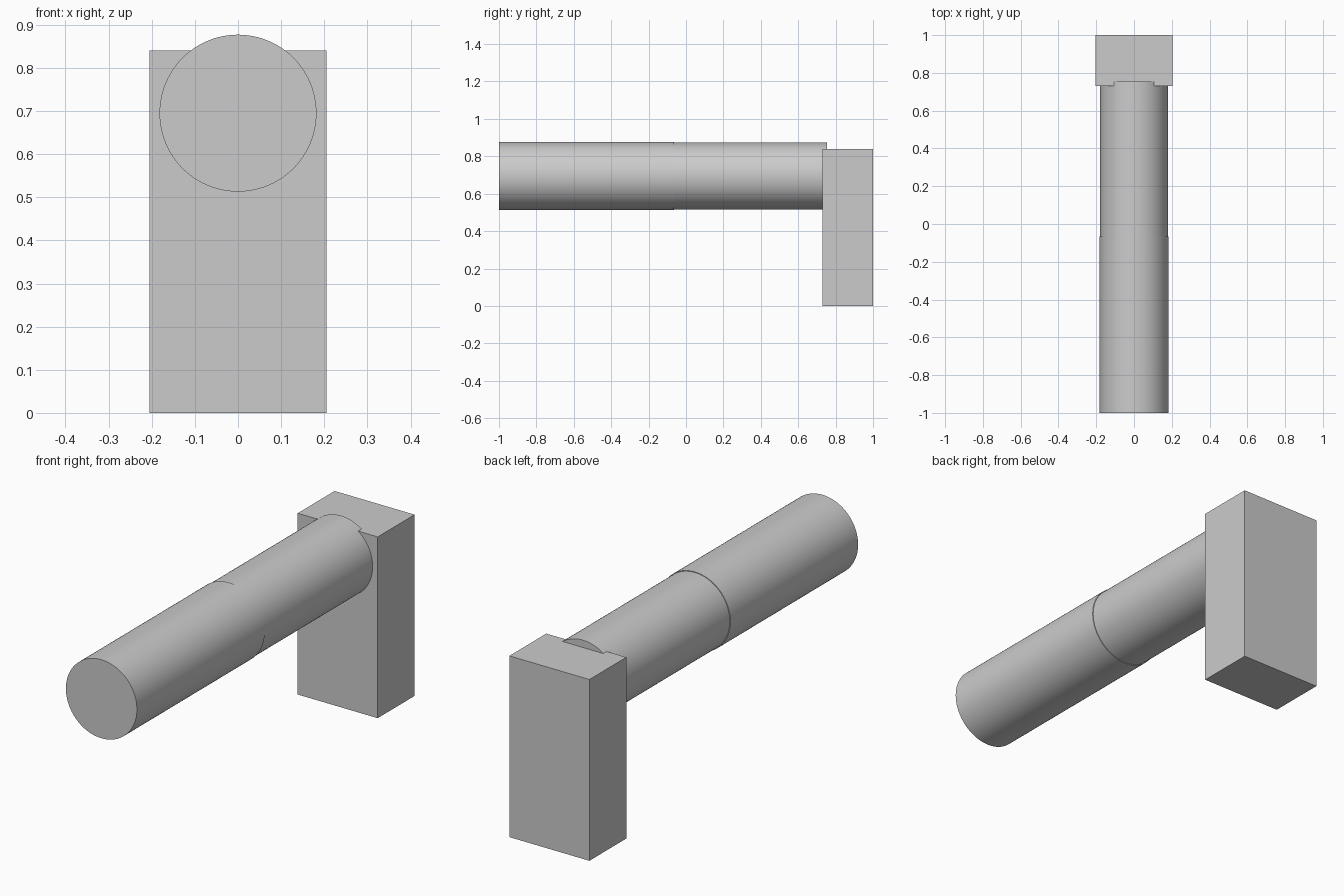
import bpy
import math

cube = bpy.data.objects.get("Cube")
if cube:
    bpy.data.objects.remove(cube, do_unlink=True)

grey = bpy.data.materials.new("light_grey")
grey.use_nodes = True
colour = (0.6, 0.6, 0.6, 1)
grey.diffuse_color = colour
grey.node_tree.nodes["Principled BSDF"].inputs["Base Color"].default_value = colour

AXIS_Z = 0.695


def barrel(name, radius, y0, y1):
    """Smooth round bar lying along y."""
    bpy.ops.mesh.primitive_cylinder_add(
        vertices=96, radius=radius, depth=y1 - y0,
        location=(0, (y0 + y1) / 2, AXIS_Z), rotation=(math.pi / 2, 0, 0))
    obj = bpy.context.object
    obj.name = name
    obj.data.materials.append(grey)
    bpy.ops.object.transform_apply(location=False, rotation=True, scale=True)
    bpy.ops.object.shade_smooth_by_angle(angle=math.radians(30))


# Horizontal bar: slightly wider front sleeve over a rear shaft
barrel("front_sleeve", 0.182, -1.0, -0.065)
barrel("rear_shaft", 0.179, -0.075, 0.755)

# Upright block at the back
bpy.ops.mesh.primitive_cube_add(size=1, location=(0, 0.865, 0.42))
block = bpy.context.object
block.name = "upright_block"
block.scale = (0.41, 0.27, 0.84)
bpy.ops.object.transform_apply(location=False, rotation=False, scale=True)
block.data.materials.append(grey)
